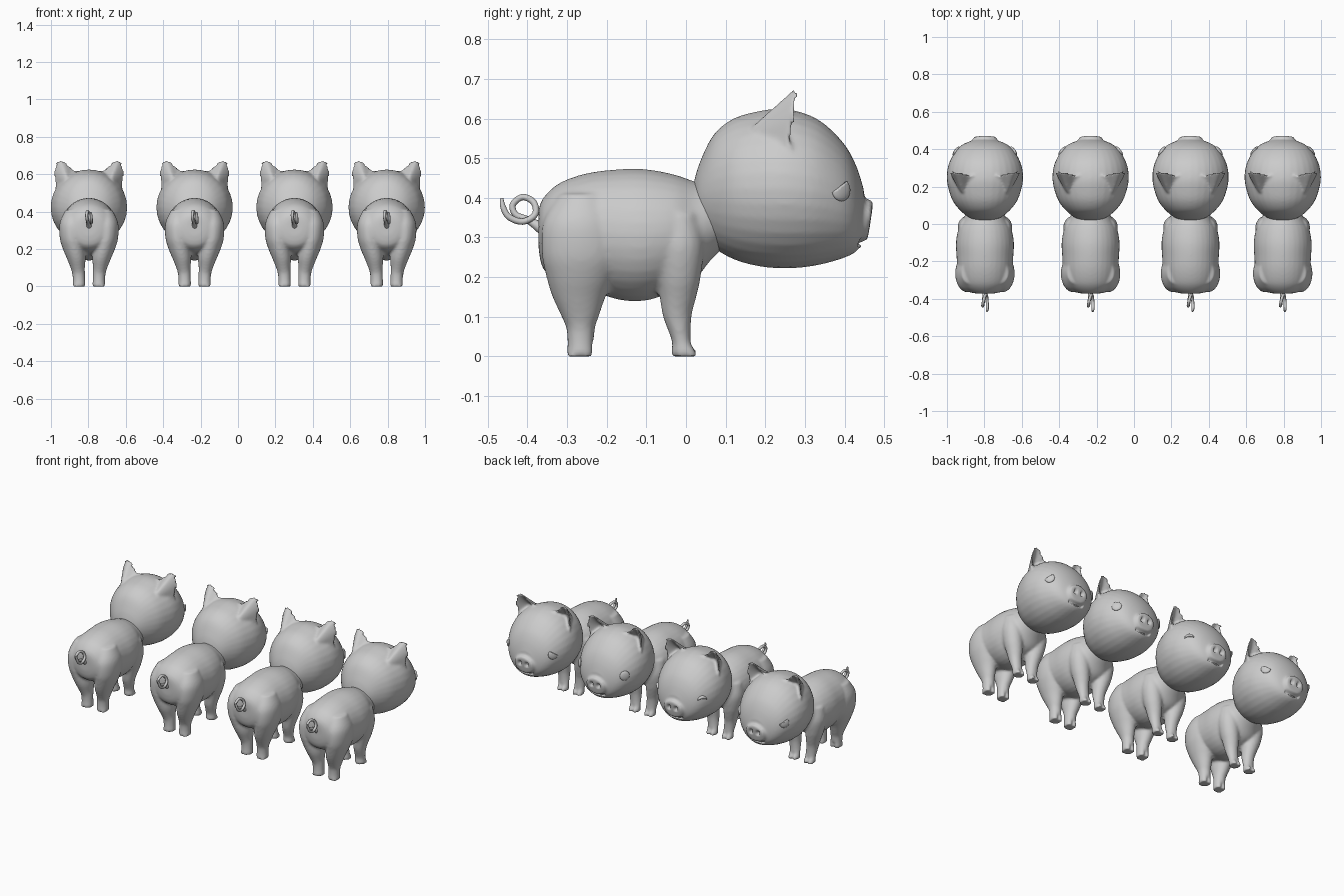
import bpy, bmesh, math
from mathutils import Vector, Matrix

if "Cube" in bpy.data.objects:
    bpy.data.objects.remove(bpy.data.objects["Cube"])


def refine(rows, n=4):
    """Catmull-Rom interpolation of profile rows."""
    out = []
    for i in range(len(rows) - 1):
        p0, p1 = rows[max(i - 1, 0)], rows[i]
        p2, p3 = rows[i + 1], rows[min(i + 2, len(rows) - 1)]
        for k in range(n):
            t = k / n
            out.append([0.5 * (2 * b + (c - a) * t + (2 * a - 5 * b + 4 * c - d) * t * t
                               + (3 * b - a - 3 * c + d) * t ** 3)
                        for a, b, c, d in zip(p0, p1, p2, p3)])
    return out + [list(rows[-1])]


def loft(bm, rings):
    """Skin closed rings and cap both ends."""
    vs = [[bm.verts.new(p) for p in r] for r in rings]
    n = len(vs[0])
    faces = [bm.faces.new((a[i], a[(i + 1) % n], b[(i + 1) % n], b[i]))
             for a, b in zip(vs, vs[1:]) for i in range(n)]
    faces += [bm.faces.new(vs[0]), bm.faces.new(vs[-1])]
    bmesh.ops.recalc_face_normals(bm, faces=faces)


ANG = [2 * math.pi * i / 32 for i in range(32)]


def along_y(bm, rows):
    """Rows of y, top z, bottom z, half width."""
    loft(bm, [[(w * math.cos(a), y, (t + b) / 2 + (t - b) / 2 * math.sin(a)) for a in ANG]
              for y, t, b, w in refine(rows)])


def leg(bm, rows, side):
    """Rows of z, y min, y max, x centre, half width; toes have a cleft."""
    rings = []
    for z, y0, y1, xc, w in refine(rows):
        ring = []
        for a in ANG:
            r = 1.0
            if z < 0.035 and abs(a - math.pi / 2) < 0.25:
                r = 0.68
            ring.append((side * xc + w * math.cos(a), (y0 + y1) / 2 + (y1 - y0) / 2 * math.sin(a) * r, z))
        rings.append(ring)
    loft(bm, rings)


def fuse(bm, voxel=0.008, smooth=4):
    """Merge overlapping parts into one soft skin."""
    me = bpy.data.meshes.new("skin")
    bm.to_mesh(me)
    bm.free()
    ob = bpy.data.objects.new("skin", me)
    bpy.context.collection.objects.link(ob)
    m = ob.modifiers.new("remesh", 'REMESH')
    m.mode = 'VOXEL'
    m.voxel_size = voxel
    s = ob.modifiers.new("smooth", 'SMOOTH')
    s.factor = 0.5
    s.iterations = smooth
    dg = bpy.context.evaluated_depsgraph_get()
    dg.update()
    res = bpy.data.meshes.new_from_object(ob.evaluated_get(dg))
    bpy.data.objects.remove(ob)
    return res


def place(name, me, x):
    for p in me.polygons:
        p.use_smooth = True
    ob = bpy.data.objects.new(name, me)
    ob.location.x = x
    bpy.context.collection.objects.link(ob)
    return ob


# Body with four legs
bm = bmesh.new()
along_y(bm, [(-.372, .37, .27, .045), (-.36, .40, .22, .09), (-.32, .437, .19, .13),
             (-.25, .462, .17, .146), (-.17, .472, .143, .152), (-.10, .472, .141, .155),
             (-.03, .459, .165, .143), (.02, .442, .19, .118), (.06, .43, .24, .10), (.10, .40, .28, .08)])
for s in (-1, 1):
    leg(bm, [(0, -.302, -.229, .053, .035), (.03, -.299, -.232, .053, .033), (.07, -.302, -.23, .055, .034),
             (.10, -.314, -.22, .06, .038), (.15, -.337, -.203, .068, .05), (.20, -.352, -.182, .08, .059),
             (.26, -.364, -.163, .092, .064), (.34, -.36, -.17, .09, .066), (.41, -.32, -.2, .075, .05)], s)
    leg(bm, [(0, -.038, .033, .053, .034), (.015, -.037, .028, .053, .033), (.04, -.036, .013, .054, .032),
             (.10, -.058, .014, .06, .036), (.15, -.066, .026, .068, .044), (.20, -.072, .037, .078, .052),
             (.28, -.08, .045, .088, .058), (.36, -.07, .03, .085, .05)], s)
body = fuse(bm)

# Head with ears and snout
bm = bmesh.new()
along_y(bm, [(.02, .44, .36, .04), (.035, .49, .32, .085), (.07, .56, .275, .13), (.12, .60, .245, .17),
             (.18, .618, .228, .193), (.24, .625, .222, .204), (.30, .613, .225, .199), (.35, .586, .234, .181),
             (.40, .535, .249, .149), (.43, .48, .265, .11), (.449, .42, .29, .06)])
rim = refine([(.03, .25, .612), (.085, .265, .63), (.135, .277, .672), (.165, .282, .678), (.187, .28, .63),
              (.186, .27, .57), (.172, .26, .51), (.10, .255, .54), (.03, .25, .612)], 4)[:-1]
for s in (-1, 1):
    def ear_ring(centre, f):
        return [[q[0] * s, q[1], q[2]] for q in (Vector(centre).lerp(Vector(p), f) for p in rim)]
    loft(bm, [ear_ring((.10, .11, .53), .35), ear_ring((.10, .11, .53), .7), ear_ring((.1, .11, .53), 1),
              ear_ring((.125, .255, .59), .88), ear_ring((.125, .225, .585), .6), ear_ring((.125, .215, .585), .2)])
loft(bm, [[(w * math.cos(a), y + .15 * h * math.sin(a), .343 + h * math.sin(a)) for a in ANG]
          for y, w, h in refine([(.38, .075, .06), (.435, .066, .052), (.455, .064, .053),
                                 (.464, .059, .05), (.466, .03, .025), (.466, .004, .004)])])
head = fuse(bm, 0.008, 3)

# Nostrils pressed into the snout, mouth slit below it
for v in head.vertices:
    c = v.co
    if c.y > .38:
        d = ((abs(c.x) - .023) / .012) ** 2 + ((c.z - .35) / .018) ** 2
        if c.y > .44 and d < 1:
            c.y -= .018 * (1 - d)
        e = ((c.z - .284 - 3 * c.x ** 2) / .009) ** 2
        if abs(c.x) < .05 and e < 1:
            c.y -= .012 * (1 - e)

# Lower lip
bm = bmesh.new()
bmesh.ops.create_uvsphere(bm, u_segments=24, v_segments=12, radius=1,
                          matrix=Matrix.Translation((0, .42, .278)) @ Matrix.Diagonal((.035, .022, .008, 1)))
lip = bpy.data.meshes.new("lip")
bm.to_mesh(lip)
bm.free()

# Curly tail
tail_pts = refine([(.0, -.345, .312, .022), (.0, -.37, .327, .014), (-.006, -.40, .345, .009),
                   (-.010, -.430, .358, .008), (-.012, -.437, .383, .008), (-.008, -.412, .402, .008),
                   (0, -.384, .388, .008), (.008, -.381, .358, .008), (.012, -.412, .340, .008),
                   (.013, -.447, .352, .008), (.012, -.462, .378, .007), (.010, -.465, .399, .004)], 5)
rings = []
for i, p in enumerate(tail_pts):
    a, b = tail_pts[max(i - 1, 0)], tail_pts[min(i + 1, len(tail_pts) - 1)]
    t = (Vector(b[:3]) - Vector(a[:3])).normalized()
    side = (Vector((1, 0, 0)) - t * t.x).normalized()
    up = t.cross(side)
    rings.append([Vector(p[:3]) + p[3] * (side * math.cos(k * math.pi / 6) + up * math.sin(k * math.pi / 6))
                  for k in range(12)])
bm = bmesh.new()
loft(bm, rings)
tail = bpy.data.meshes.new("tail")
bm.to_mesh(tail)
bm.free()


# Eyes: round, smiling crescent, or round with a slanted lid
def eye_mesh(kind, s, head_ob):
    _, loc, nrm, _ = head_ob.closest_point_on_mesh(Vector((s * .152, .39, .42)))
    nrm = Vector((nrm.x, nrm.y, nrm.z * .5)).normalized()
    ex = Vector((0, 0, 1)).cross(nrm).normalized()
    ey = nrm.cross(ex)
    bm = bmesh.new()
    bmesh.ops.create_uvsphere(bm, u_segments=24, v_segments=12, radius=1)
    if kind == "smile":
        for v in bm.verts:
            v.co.y = .32 * v.co.y + .5 * (.6 - v.co.x ** 2)
    elif kind != "round":
        k = -.6 if kind == "sad" else .6
        cut = bmesh.ops.bisect_plane(bm, geom=bm.verts[:] + bm.edges[:] + bm.faces[:], plane_co=(0, .35, 0),
                                     plane_no=(k * s, 1, 0), clear_outer=True)
        bmesh.ops.holes_fill(bm, edges=[e for e in cut["geom_cut"] if isinstance(e, bmesh.types.BMEdge)])
    for v in bm.verts:
        x, y, z = v.co
        v.co = loc + ex * x * .029 + ey * y * .029 + nrm * z * .010
    bmesh.ops.recalc_face_normals(bm, faces=bm.faces[:])
    me = bpy.data.meshes.new("eye")
    bm.to_mesh(me)
    bm.free()
    return me


# Row of four piglets
for i, (x, kind) in enumerate([(-.797, "stern"), (-.232, "smile"), (.302, "round"), (.795, "sad")], 1):
    place(f"piglet_{i}_body", body, x)
    head_ob = place(f"piglet_{i}_head", head, x)
    place(f"piglet_{i}_lip", lip, x)
    place(f"piglet_{i}_tail", tail, x)
    bpy.context.view_layer.update()
    for s, label in ((-1, "left"), (1, "right")):
        place(f"piglet_{i}_{label}_eye", eye_mesh(kind, s, head_ob), x)
